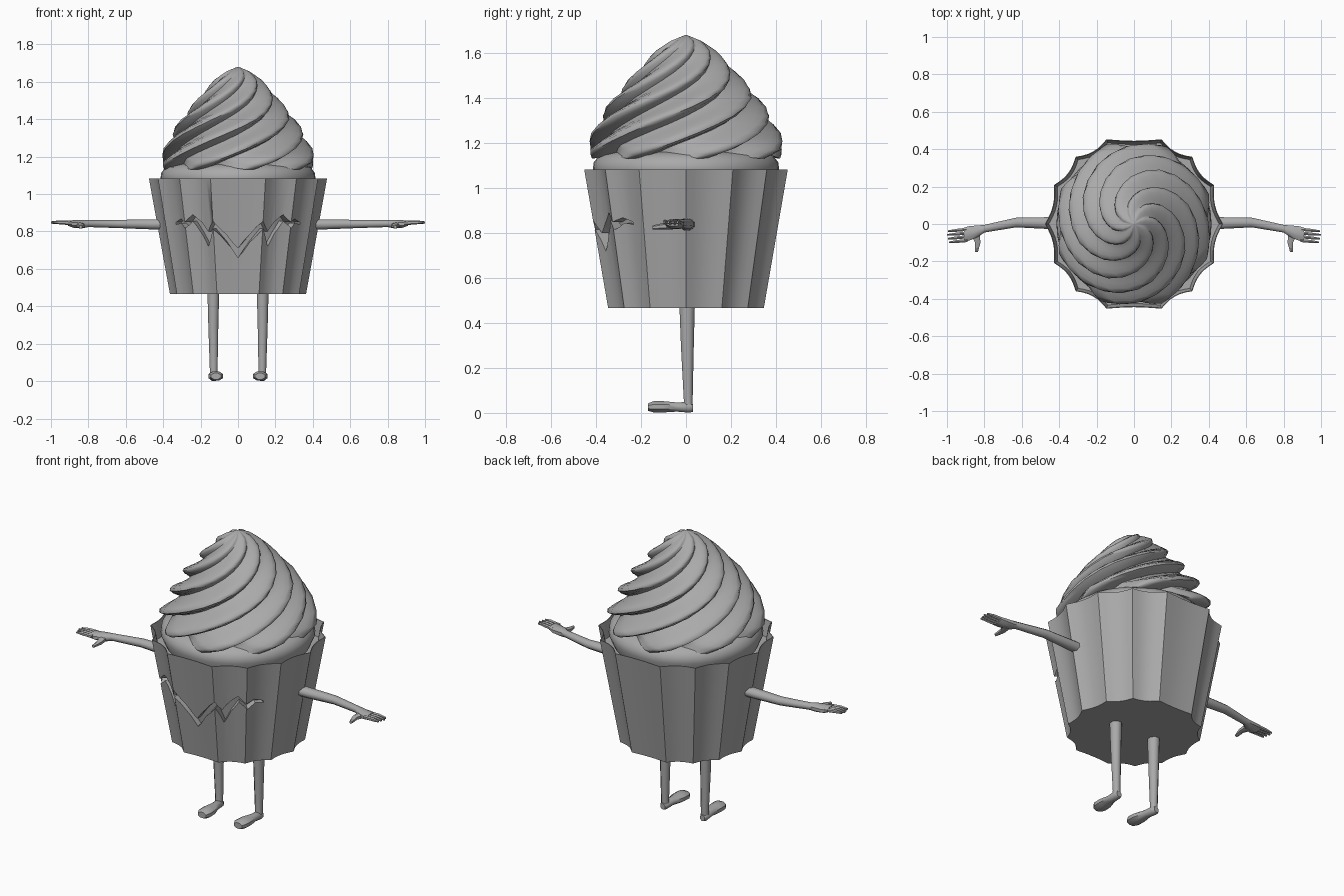
import bpy, bmesh, math

if "Cube" in bpy.data.objects:
    bpy.data.objects.remove(bpy.data.objects["Cube"])

grey = bpy.data.materials.new("plain grey")
grey.diffuse_color = (0.4, 0.4, 0.4, 1)
grey.use_nodes = True
grey.node_tree.nodes["Principled BSDF"].inputs["Base Color"].default_value = grey.diffuse_color


def loft(name, rings, angle=35, cap=True):
    """Skin a list of equal point rings into one closed object."""
    bm = bmesh.new()
    vs = [[bm.verts.new(p) for p in r] for r in rings]
    n = len(rings[0])
    for a, b in zip(vs, vs[1:]):
        for i in range(n):
            j = (i + 1) % n
            bm.faces.new((a[i], a[j], b[j], b[i]))
    if cap:
        bm.faces.new(vs[0][::-1])
        bm.faces.new(vs[-1])
    bmesh.ops.recalc_face_normals(bm, faces=bm.faces)
    me = bpy.data.meshes.new(name)
    bm.to_mesh(me)
    bm.free()
    ob = bpy.data.objects.new(name, me)
    bpy.context.collection.objects.link(ob)
    me.materials.append(grey)
    smooth(ob, angle)
    return ob


def smooth(ob, angle):
    bpy.ops.object.select_all(action='DESELECT')
    ob.select_set(True)
    bpy.context.view_layer.objects.active = ob
    bpy.ops.object.shade_smooth_by_angle(angle=math.radians(angle))


def limb(name, sections, axis, side=1, n=8):
    """Tapered limb: sections are (x, y, z, radius_u, radius_v), facing an axis."""
    rings = []
    for x, y, z, ru, rv in sections:
        ring = []
        for i in range(n):
            t = 2 * math.pi * (i + 0.5) / n
            u, v = ru * math.cos(t), rv * math.sin(t)
            off = {'x': (0, u, v), 'y': (u, 0, v), 'z': (u, v, 0)}[axis]
            ring.append((side * (x + off[0]), y + off[1], z + off[2]))
        rings.append(ring)
    return loft(name, rings, 50)


# Pleated paper cup: fourteen pleats with pointed ridges
quarter = [0, 26, 49, 72]
peaks = quarter + [180 - a for a in quarter[::-1]]
peaks += [a + 180 for a in peaks[1:]]
outline = []
for a, b in zip(peaks, peaks[1:]):
    for k, f in enumerate((1, 0.45, 0.1, 0, 0.1, 0.45)):
        outline.append((math.radians(a + (b - a) * k / 6), 0.445 + 0.031 * f))


def cup_ring(scale, z, inset=0):
    return [((r * scale - inset) * math.cos(t), (r * scale - inset) * math.sin(t), z)
            for t, r in outline]


cup = loft("paper_cup", [cup_ring(0.765, 0.467), cup_ring(1, 1.083),
                         cup_ring(1, 1.083, 0.004), cup_ring(0.965, 0.99, 0.004)])

# Jagged mouth carved into the front of the cup: (x, lower z, upper z)
half = [(0, 0.66, 0.71), (0.065, 0.745, 0.785), (0.13, 0.815, 0.855),
        (0.16, 0.72, 0.80), (0.2, 0.79, 0.85), (0.245, 0.855, 0.89),
        (0.275, 0.815, 0.85), (0.31, 0.845, 0.868), (0.34, 0.838, 0.85)]
mouth = [(-x, l, u) for x, l, u in half[:0:-1]] + half


def on_cup(x, z, depth):
    r = 0.35 + 0.18 * (z - 0.47)
    t = math.asin(x / r)
    return ((r + depth) * math.sin(t), -(r + depth) * math.cos(t), z)


cutter = loft("mouth_cutter", [[on_cup(x, l, -0.045), on_cup(x, l, 0.06),
                                on_cup(x, u, 0.06), on_cup(x, u, -0.045)]
                               for x, l, u in mouth])
cutter.hide_render = True
mod = cup.modifiers.new("mouth", 'BOOLEAN')
mod.object = cutter
mod.operation = 'DIFFERENCE'
mod.solver = 'EXACT'
bpy.context.view_layer.objects.active = cup
bpy.ops.object.modifier_apply(modifier=mod.name)
bpy.data.objects.remove(cutter)
smooth(cup, 60)

# Rounded icing cushion inside the rim
cushion = [(0.39, 1.02), (0.415, 1.08), (0.41, 1.115), (0.385, 1.145),
           (0.33, 1.16), (0.2, 1.17)]
loft("icing_base", [[(r * math.cos(i * math.pi / 20), r * math.sin(i * math.pi / 20), z)
                     for i in range(40)] for r, z in cushion], 60)

# Piped swirl: eight overhanging ribs twisting up to a tip
profile = [(1.165, 0.30), (1.145, 0.39), (1.18, 0.42), (1.25, 0.39), (1.32, 0.355),
           (1.40, 0.305), (1.48, 0.24), (1.55, 0.18), (1.61, 0.125),
           (1.655, 0.065), (1.68, 0.004)]
ARMS, STEPS = 8, 8
rows = []
for (z0, r0), (z1, r1) in zip(profile, profile[1:]):
    rows += [(z0 + (z1 - z0) * k / 2, r0 + (r1 - r0) * k / 2) for k in range(2)]
rows.append(profile[-1])
swirl = []
for z, r in rows:
    turn = -3.6 * (1.68 - z) / 0.55
    ring = []
    for i in range(ARMS * STEPS):
        p = (i % STEPS) / STEPS
        rib = math.sin(math.pi * p ** 1.6)
        rr = r * (0.82 + 0.20 * rib)
        t = turn + 2 * math.pi * i / (ARMS * STEPS)
        sag = 0.03 * (rib - 0.5) * max(0, min(1, (1.3 - z) / 0.15))
        ring.append((rr * math.cos(t), 1.06 * rr * math.sin(t), z - sag))
    swirl.append(ring)
loft("icing_swirl", swirl, 60)

# Arms, hands, legs and feet on both sides
for s, tag in ((-1, "left"), (1, "right")):
    limb(tag + "_arm", [(0.38, 0.005, 0.838, 0.035, 0.03), (0.46, 0.005, 0.838, 0.034, 0.029),
                        (0.63, 0.008, 0.84, 0.028, 0.024), (0.8, -0.025, 0.842, 0.022, 0.02),
                        (0.83, -0.037, 0.84, 0.032, 0.024), (0.88, -0.05, 0.84, 0.042, 0.022),
                        (0.91, -0.057, 0.845, 0.04, 0.015)], 'x', s)
    for k in range(4):
        y = -0.028 - 0.02 * k
        limb(f"{tag}_finger_{k + 1}",
             [(0.89, y, 0.845, 0.010, 0.012), (0.95, y - 0.006, 0.849, 0.009, 0.011),
              (1.0 - 0.006 * abs(k - 1), y - 0.010, 0.848, 0.005, 0.006)], 'x', s, 6)
    limb(tag + "_thumb", [(0.85, -0.05, 0.835, 0.03, 0.018), (0.835, -0.1, 0.83, 0.016, 0.015),
                          (0.842, -0.15, 0.824, 0.009, 0.009)], 'y', s, 6)
    limb(tag + "_leg", [(0.132, 0.005, 0.475, 0.034, 0.037), (0.132, 0.006, 0.3, 0.029, 0.031),
                        (0.13, 0.01, 0.05, 0.022, 0.021), (0.13, 0.008, 0.015, 0.022, 0.022)], 'z', s)
    limb(tag + "_foot", [(0.13, 0.032, 0.022, 0.016, 0.018), (0.13, 0.015, 0.025, 0.026, 0.026),
                         (0.125, -0.04, 0.026, 0.027, 0.022), (0.12, -0.1, 0.027, 0.042, 0.027),
                         (0.118, -0.145, 0.027, 0.042, 0.027), (0.118, -0.168, 0.026, 0.028, 0.018)],
         'y', s)
